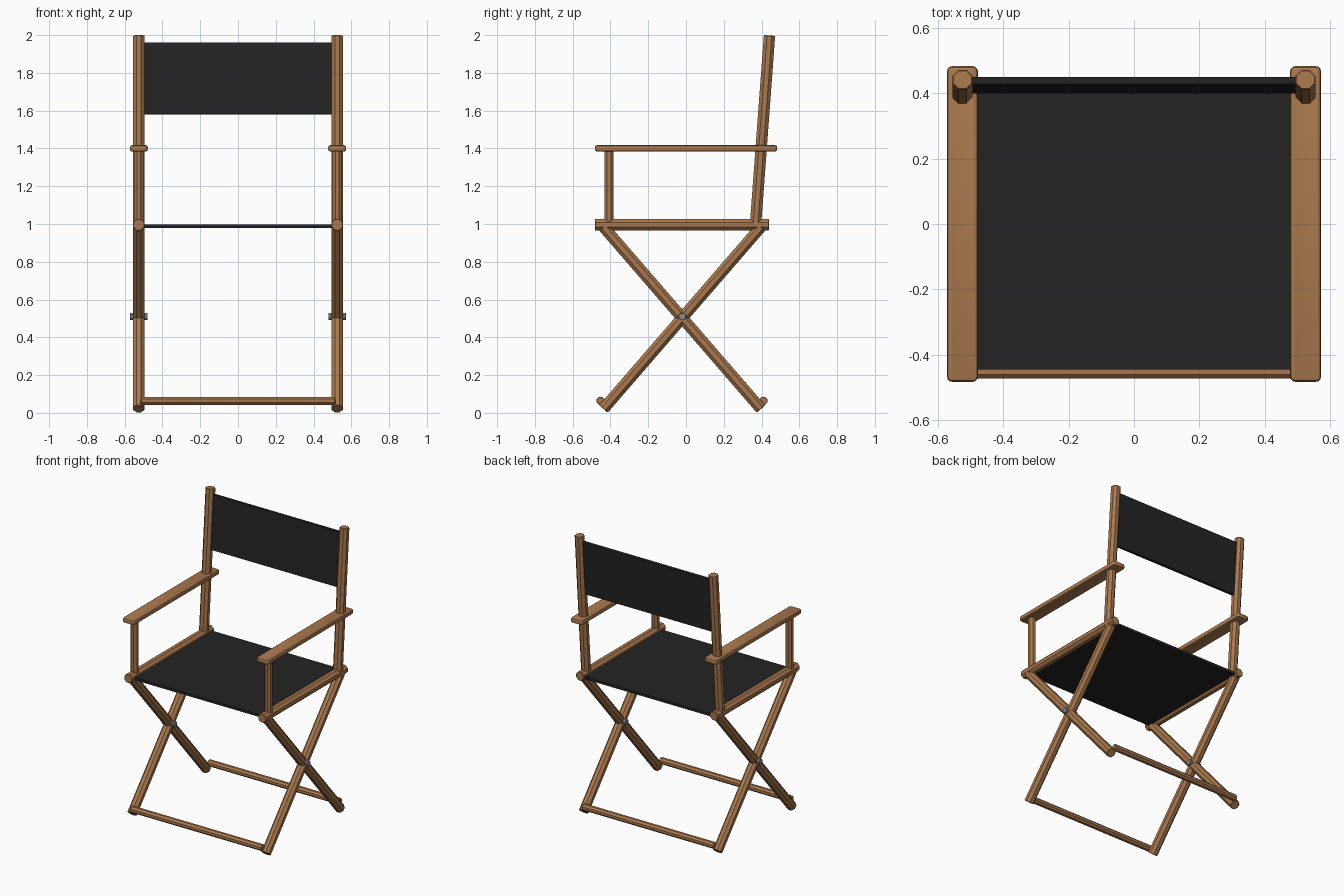
import bpy, bmesh, math
from mathutils import Vector, Matrix

cube = bpy.data.objects.get("Cube")
if cube:
    bpy.data.objects.remove(cube, do_unlink=True)


def material(name, rgb, roughness):
    m = bpy.data.materials.new(name)
    m.use_nodes = True
    m.diffuse_color = (*rgb, 1)
    bsdf = m.node_tree.nodes["Principled BSDF"]
    bsdf.inputs["Base Color"].default_value = (*rgb, 1)
    bsdf.inputs["Roughness"].default_value = roughness
    return m


WOOD = material("warm wood", (0.40, 0.19, 0.075), 0.6)
CANVAS = material("black canvas", (0.017, 0.017, 0.017), 0.8)
STEEL = material("grey steel", (0.25, 0.27, 0.30), 0.4)


def finish(name, bm, mat):
    mesh = bpy.data.meshes.new(name)
    bm.to_mesh(mesh)
    bm.free()
    mesh.materials.append(mat)
    ob = bpy.data.objects.new(name, mesh)
    bpy.context.collection.objects.link(ob)
    return ob


def rod(name, start, end, radius, mat=WOOD, sides=8, bevel=0.003):
    """Faceted rod between two points, measured across its flats."""
    a, b = Vector(start), Vector(end)
    r = radius / math.cos(math.pi / sides)
    bm = bmesh.new()
    bmesh.ops.create_cone(bm, cap_ends=True, segments=sides, radius1=r,
                          radius2=r, depth=(b - a).length)
    # Soften the rims of the end caps
    rims = [e for e in bm.edges if abs(e.verts[0].co.z - e.verts[1].co.z) < 1e-5]
    bmesh.ops.bevel(bm, geom=rims, offset=bevel, segments=1, affect='EDGES')
    bmesh.ops.rotate(bm, verts=bm.verts, matrix=Matrix.Rotation(math.pi / sides, 3, 'Z'))
    turn = (b - a).to_track_quat('Z', 'Y').to_matrix().to_4x4()
    bm.transform(Matrix.Translation((a + b) / 2) @ turn)
    return finish(name, bm, mat)


def slab(name, size, centre, mat, tilt=0.0):
    bm = bmesh.new()
    bmesh.ops.create_cube(bm, size=1)
    bm.transform(Matrix.Translation(centre) @ Matrix.Rotation(tilt, 4, 'X')
                 @ Matrix.Diagonal((*size, 1)))
    return finish(name, bm, mat)


def armrest(name, x):
    bm = bmesh.new()
    bmesh.ops.create_cube(bm, size=1)
    bm.transform(Matrix.Translation((x, 0, 1.4)) @ Matrix.Diagonal((0.095, 0.966, 0.034, 1)))
    # Round the plan corners first, then the rim
    corners = [e for e in bm.edges if abs(e.verts[0].co.z - e.verts[1].co.z) > 0.01]
    bmesh.ops.bevel(bm, geom=corners, offset=0.016, segments=3, profile=0.5, affect='EDGES')
    rim = [e for e in bm.edges if abs(e.verts[0].co.z - e.verts[1].co.z) < 1e-5]
    bmesh.ops.bevel(bm, geom=rim, offset=0.011, segments=2, profile=0.5, affect='EDGES')
    ob = finish(name, bm, WOOD)
    bpy.ops.object.select_all(action='DESELECT')
    ob.select_set(True)
    bpy.context.view_layer.objects.active = ob
    bpy.ops.object.shade_smooth_by_angle(angle=math.radians(35))


X = 0.525
R = 0.03
for side, s in (("left", 1), ("right", -1)):
    x = s * X
    # Crossed legs and their pivot bolt
    rod(f"{side}_front_foot_leg", (x, -0.437, 0.021), (x, 0.397, 0.985), R)
    rod(f"{side}_rear_foot_leg", (x, 0.397, 0.021), (x, -0.437, 0.985), R)
    rod(f"{side}_pivot_bolt", (s * 0.478, -0.02, 0.51), (s * 0.572, -0.02, 0.51),
        0.019, STEEL, bevel=0.002)
    # Seat rail, posts and armrest
    rod(f"{side}_seat_rail", (x, -0.483, 0.996), (x, 0.44, 0.996), R)
    rod(f"{side}_front_post", (x, -0.408, 0.996), (x, -0.408, 1.395), 0.024)
    rod(f"{side}_back_post", (x, 0.368, 0.996), (x, 0.442, 1.998), R)
    armrest(f"{side}_armrest", x)

# Floor stretchers
for name, y in (("front", -0.452), ("rear", 0.41)):
    rod(f"{name}_stretcher", (-0.515, y, 0.064), (0.515, y, 0.064), 0.021)

# Canvas seat and back
slab("canvas_seat", (1.02, 0.87, 0.018), (0, -0.01, 0.988), CANVAS)
slab("canvas_back", (1.02, 0.022, 0.38), (0, 0.425, 1.77), CANVAS, -math.atan(0.074))
